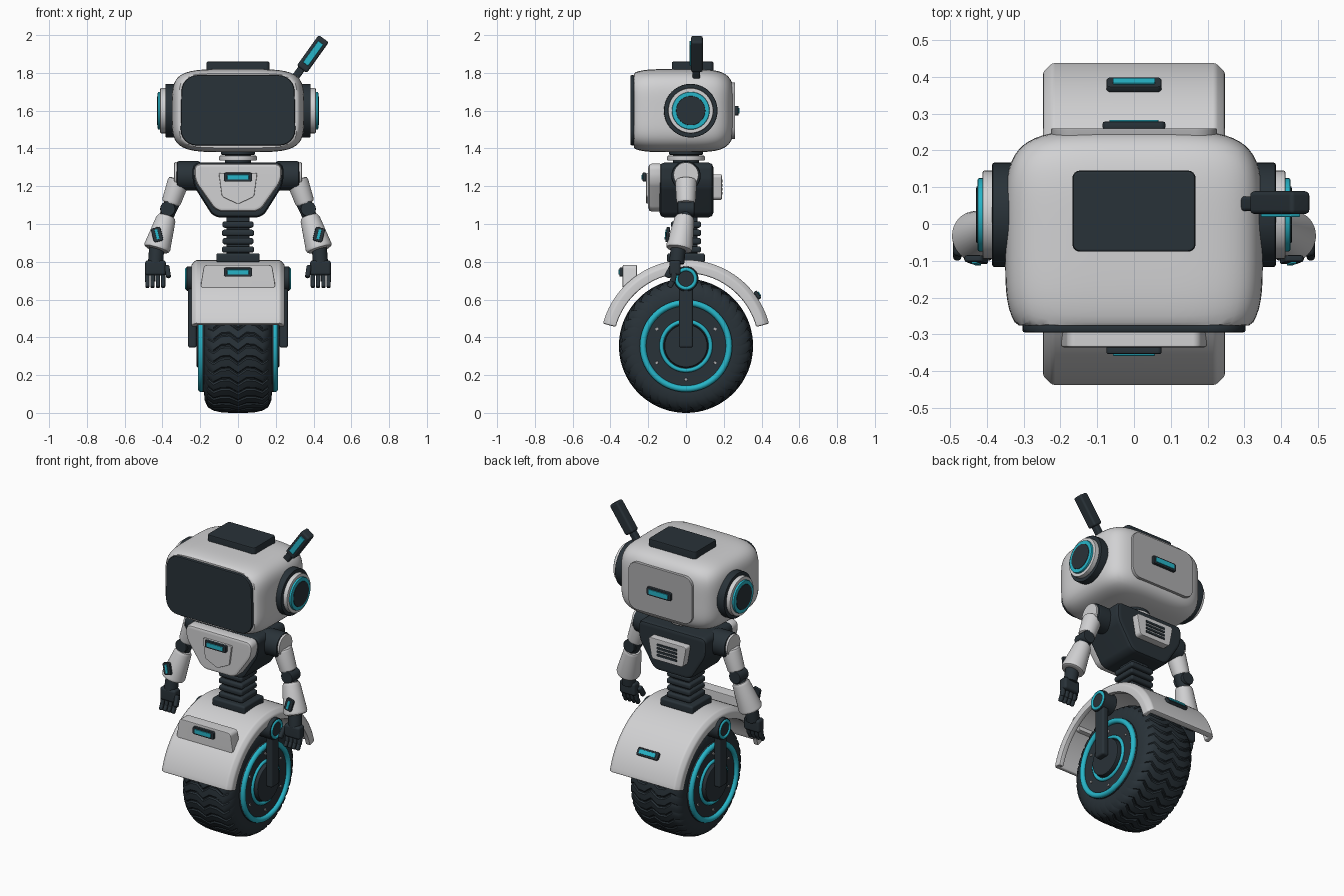
import bpy, bmesh, math
from mathutils import Vector, Euler, Matrix

if "Cube" in bpy.data.objects:
    bpy.data.objects.remove(bpy.data.objects["Cube"])


def material(name, *rgb):
    m = bpy.data.materials.new(name)
    m.use_nodes = True
    m.diffuse_color = (*rgb, 1)
    m.node_tree.nodes["Principled BSDF"].inputs["Base Color"].default_value = (*rgb, 1)
    return m


WHITE = material("shell_white", .64, .64, .65)
GREY = material("panel_grey", .42, .42, .43)
DARK = material("dark_slate", .022, .032, .04)
CYAN = material("cyan_glow", .02, .46, .58)
PI, H = math.pi, math.pi / 2
FRONT, BACK = (H, 0, 0), (H, 0, PI)


# Shared finishing: bevel the hard edges, shade, place
def finish(name, bm, mat, loc=(0, 0, 0), rot=(0, 0, 0), bevel=0, segs=3):
    bmesh.ops.recalc_face_normals(bm, faces=bm.faces)
    if bevel:
        hard = [e for e in bm.edges if e.calc_face_angle(0) > .6]
        bmesh.ops.bevel(bm, geom=hard, offset=bevel, segments=segs, affect='EDGES',
                        profile=.5, clamp_overlap=True)
    me = bpy.data.meshes.new(name)
    bm.to_mesh(me)
    bm.free()
    me.materials.append(mat)
    ob = bpy.data.objects.new(name, me)
    ob.location, ob.rotation_euler = loc, rot
    bpy.context.collection.objects.link(ob)
    bpy.ops.object.select_all(action='DESELECT')
    ob.select_set(True)
    bpy.context.view_layer.objects.active = ob
    bpy.ops.object.shade_smooth_by_angle(angle=.7)
    ob.modifiers.new("normals", 'WEIGHTED_NORMAL').keep_sharp = True
    return ob


def box(name, size, loc, mat, bevel=.01, rot=(0, 0, 0)):
    bm = bmesh.new()
    bmesh.ops.create_cube(bm, size=1, matrix=Matrix.Diagonal((*size, 1)))
    return finish(name, bm, mat, loc, rot, bevel)


# Round bar or cone between two points
def rod(name, a, b, r1, r2, mat, bevel=.006):
    a, b = Vector(a), Vector(b)
    bm = bmesh.new()
    bmesh.ops.create_cone(bm, cap_ends=True, segments=40, radius1=r1, radius2=r2,
                          depth=(b - a).length)
    return finish(name, bm, mat, (a + b) / 2, (b - a).to_track_quat('Z', 'Y').to_euler(), bevel, 2)


# Outline with rounded corners, extruded along its own normal
def plate(name, pts, depth, loc, rot, mat, corner=.02, bevel=.006):
    bm = bmesh.new()
    face = bm.faces.new([bm.verts.new((x, y, 0)) for x, y in pts])
    bmesh.ops.bevel(bm, geom=list(bm.verts), offset=corner, segments=6, affect='VERTICES', profile=.5)
    ext = bmesh.ops.extrude_face_region(bm, geom=list(bm.faces))
    bmesh.ops.translate(bm, vec=(0, 0, depth), verts=[v for v in ext["geom"] if isinstance(v, bmesh.types.BMVert)])
    return finish(name, bm, mat, loc, rot, bevel, 2)


def rect(w, h, top=None):
    t = w if top is None else top
    return [(-w, -h), (w, -h), (t, h), (-t, h)]


def lamp(name, loc, rot, w=.075, h=.024, d=.02):
    plate(name + "_frame", rect(w, h), d, loc, rot, DARK, .012, .005)
    up = Vector((0, 0, d - .002))
    up.rotate(Euler(rot))
    plate(name + "_light", rect(w - .018, h - .011), .007, Vector(loc) + up, rot, CYAN, .005, .002)


def ring(name, r, tube, loc, mat):
    bm = bmesh.new()
    n, k = 56, 10
    grid = [[bm.verts.new((tube * math.sin(b), (r + tube * math.cos(b)) * math.cos(a),
                           (r + tube * math.cos(b)) * math.sin(a)))
             for b in (j * 2 * PI / k for j in range(k))] for a in (i * 2 * PI / n for i in range(n))]
    for i in range(n):
        for j in range(k):
            bm.faces.new((grid[i - 1][j - 1], grid[i][j - 1], grid[i][j], grid[i - 1][j]))
    return finish(name, bm, mat, loc)


# Tyre: revolved profile whose wavy rows form the tread grooves
AXLE = .355
half = [(.0, .355), (.045, .355), (.09, .352), (.13, .343), (.16, .325), (.176, .29), (.18, .25), (.175, .2)]
profile = [(-x, r) for x, r in half[:0:-1]] + half
bm = bmesh.new()
teeth, steps = 36, (0, .12, .24, .36)
rows = []
for t in range(teeth):
    for s in steps + (.68,):
        row = []
        for x, r in profile:
            groove = .007 if s in steps[1:3] and r > .3 else 0
            a = (t + s + .35 * math.cos(abs(x) * 48)) * 2 * PI / teeth
            row.append(bm.verts.new((x, (r - groove) * math.cos(a), (r - groove) * math.sin(a))))
        rows.append(row)
for i in range(len(rows)):
    for j in range(len(profile) - 1):
        bm.faces.new((rows[i - 1][j], rows[i][j], rows[i][j + 1], rows[i - 1][j + 1]))
finish("tyre", bm, DARK, (0, 0, AXLE))
rod("wheel_rim", (-.19, 0, AXLE), (.19, 0, AXLE), .245, .245, DARK)
rod("wheel_hub", (-.22, 0, AXLE), (.22, 0, AXLE), .115, .115, DARK, .01)

# Fender: hollow section swept over the wheel
section = [(-.247, .385), (-.247, .43), (-.222, .455), (.222, .455), (.247, .43), (.247, .385),
           (.215, .385), (.215, .42), (-.215, .42), (-.215, .385)]
bm = bmesh.new()
arcs = []
for i in range(41):
    a = math.radians(15 + 150 * i / 40)
    arcs.append([bm.verts.new((x, r * math.cos(a), r * math.sin(a))) for x, r in section])
for p, q in zip(arcs, arcs[1:]):
    for j in range(len(section)):
        bm.faces.new((p[j - 1], p[j], q[j], q[j - 1]))
bm.faces.new(arcs[0])
bm.faces.new(arcs[-1])
finish("fender", bm, WHITE, (0, 0, AXLE), bevel=.008, segs=2)
plate("fender_front_panel", rect(.2, .062, .18), .075, (0, -.26, .722), FRONT, WHITE, .02)
lamp("fender_front_lamp", (0, -.333, .745), FRONT)
lamp("fender_back_lamp", (0, .37, .618), (H - .6, 0, PI))

# Waist bellows
box("waist_base", (.23, .2, .05), (0, 0, .82), DARK, .012)
box("waist_core", (.12, .12, .26), (0, 0, .93), DARK)
for i in range(4):
    box("waist_rib", (.17 - .006 * (i % 2), .16, .034), (0, 0, .865 + .044 * i), DARK, .012)

# Torso, chest shield and back vent
plate("torso", [(-.13, -.145), (.13, -.145), (.24, .03), (.24, .145), (-.24, .145), (-.24, .03)],
      .285, (0, .145, 1.18), FRONT, DARK, .035, .025)
plate("chest_shield", [(-.115, -.115), (.115, -.115), (.232, .05), (.232, .14), (-.232, .14), (-.232, .05)],
      .08, (0, -.12, 1.18), FRONT, WHITE, .035, .02)
plate("chest_badge", [(0, -.085), (.085, -.04), (.102, .085), (-.102, .085), (-.102, .085 - .125), ][:1]
      + [(.085, -.045), (.102, .08), (-.102, .08), (-.085, -.045)],
      .016, (0, -.195, 1.19), FRONT, WHITE, .01, .004)
lamp("chest_lamp", (0, -.21, 1.248), FRONT)
plate("back_vent", rect(.11, .067, .135), .05, (0, .14, 1.195), BACK, WHITE, .018)
for i in range(4):
    plate("vent_slot", rect(.07, .007), .006, (0, .188, 1.162 + .022 * i), BACK, DARK, .004, 0)

# Neck
rod("neck_core", (0, 0, 1.3), (0, 0, 1.42), .07, .07, DARK)
rod("neck_ring", (0, 0, 1.335), (0, 0, 1.362), .1, .1, WHITE)
rod("neck_collar", (0, 0, 1.366), (0, 0, 1.4), .09, .09, DARK)

# Head: swollen box with a flattened face
bm = bmesh.new()
bmesh.ops.create_cube(bm, size=2)
bmesh.ops.subdivide_edges(bm, edges=list(bm.edges), cuts=23, use_grid_fill=True)
power = 4.6
for v in bm.verts:
    c = v.co / sum(abs(k) ** power for k in v.co) ** (1 / power)
    v.co = (c.x * .35, max(c.y * .295, -.235), c.z * .22)
finish("head", bm, WHITE, (0, -.04, 1.6))
plate("visor", rect(.305, .186, .298), .025, (0, -.27, 1.602), FRONT, DARK, .085, .008)
plate("head_top_panel", rect(.167, .11), .06, (0, .035, 1.8), (0, 0, 0), DARK, .02, .008)
plate("head_back_panel", rect(.225, .15), .03, (0, .23, 1.6), BACK, GREY, .06, .004)
lamp("head_back_lamp", (0, .258, 1.6), BACK, .085, .026)

# Antenna on the left
lean = math.atan2(.1, .14)
box("antenna_stalk", (.04, .04, .12), (.32, .055, 1.8), DARK, .01, (0, lean, 0))
box("antenna", (.066, .062, .2), (.396, .058, 1.9), DARK, .012, (0, lean, 0))
box("antenna_light", (.034, .012, .14), (.398, .025, 1.903), CYAN, .003, (0, lean, 0))

# Mirrored parts
for s, side in ((1, "left_"), (-1, "right_")):
    # Wheel trim and fork
    ring(side + "rim_light", .228, .017, (s * .195, 0, AXLE), CYAN)
    ring(side + "hub_light", .13, .011, (s * .192, 0, AXLE), CYAN)
    for i in range(6):
        a = i * PI / 3 + PI / 6
        y, z = .178 * math.cos(a), AXLE + .178 * math.sin(a)
        rod(side + "wheel_bolt", (s * .18, y, z), (s * .196, y, z), .008, .008, GREY, .002)
    box(side + "fork", (.045, .075, .35), (s * .242, 0, .52), DARK, .012)
    rod(side + "fork_pivot", (s * .18, 0, .71), (s * .272, 0, .71), .066, .066, DARK)
    ring(side + "pivot_light", .05, .01, (s * .27, 0, .71), CYAN)

    # Ear
    for part, x, r, mat in (("ear_base", .385, .142, DARK), ("ear_shell", .412, .12, WHITE),
                            ("ear_light", .425, .1, CYAN), ("ear_core", .429, .078, DARK)):
        rod(side + part, (s * .3, .025, 1.6), (s * x, .025, 1.6), r, r, mat)

    # Arm
    rod(side + "shoulder", (s * .2, 0, 1.255), (s * .325, 0, 1.255), .078, .078, DARK, .012)
    rod(side + "shoulder_cap", (s * .32, 0, 1.26), (s * .338, 0, 1.26), .067, .067, WHITE)
    rod(side + "upper_arm", (s * .312, 0, 1.235), (s * .357, 0, 1.105), .058, .05, WHITE, .015)
    rod(side + "elbow", (s * .345, 0, 1.12), (s * .388, -.005, 1.02), .042, .036, DARK)
    rod(side + "elbow_joint", (s * .372, -.045, 1.08), (s * .372, .045, 1.08), .04, .04, DARK)
    rod(side + "forearm", (s * .376, -.005, 1.045), (s * .432, -.038, .862), .05, .073, WHITE, .02)
    lamp(side + "arm_lamp", (s * .428, -.088, .943), (H - .1, s * .25, 0), .026, .038, .018)

    # Hand
    rod(side + "wrist", (s * .43, -.04, .88), (s * .437, -.05, .79), .04, .04, DARK)
    box(side + "palm", (.11, .06, .08), (s * .437, -.058, .768), DARK, .015)
    for i in range(4):
        x = s * (.396 + .028 * i)
        box(side + "finger", (.024, .03, .055), (x, -.066, .718), DARK, .008, (-.2, 0, 0))
        box(side + "fingertip", (.022, .028, .04), (x, -.08, .682), DARK, .008, (-.5, 0, 0))
    box(side + "thumb", (.026, .034, .07), (s * .372, -.085, .748), DARK, .01, (-.5, s * .15, 0))
